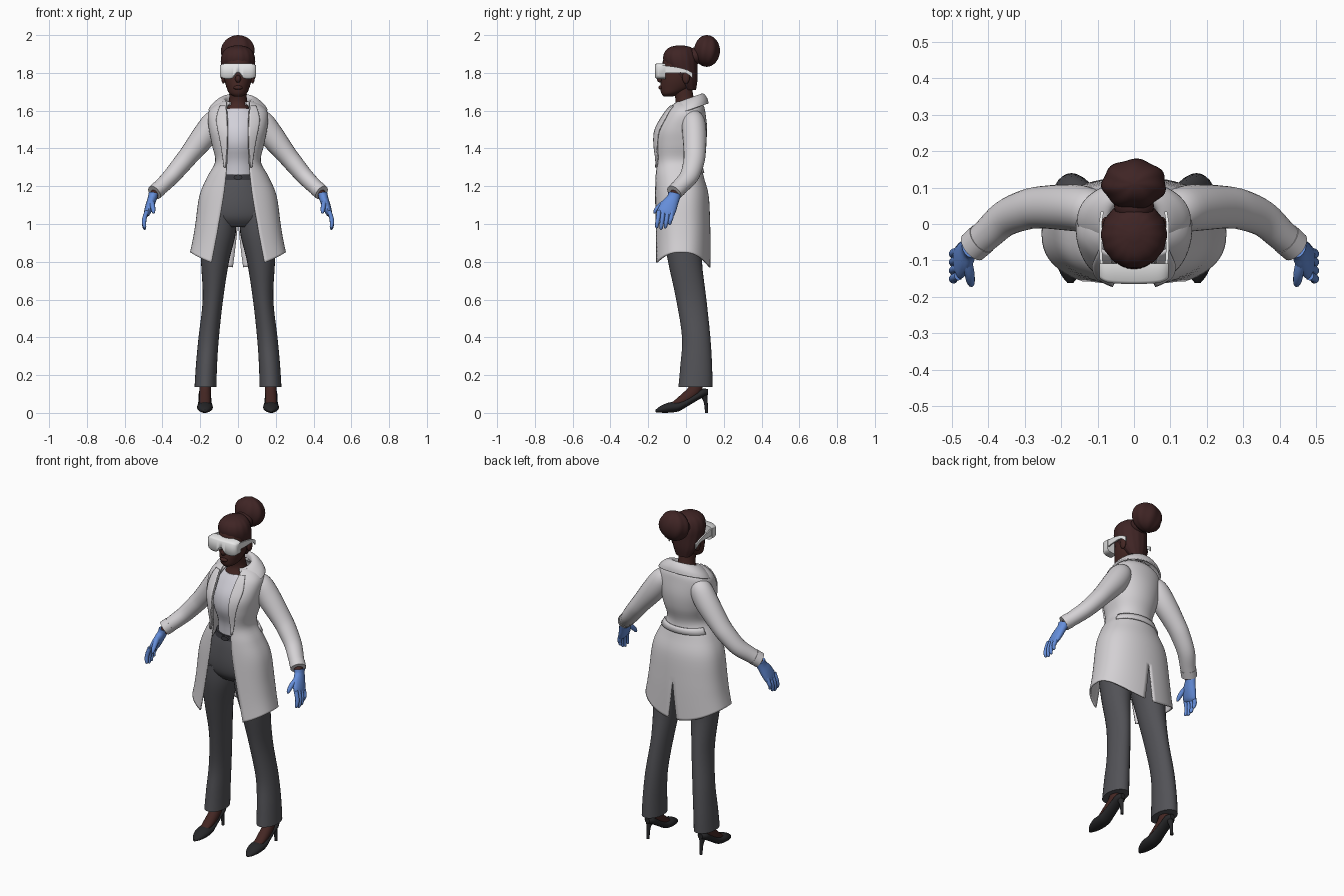
import bpy, bmesh
from math import sin, cos, pi, asin, exp, radians
from mathutils import Vector

if "Cube" in bpy.data.objects:
    bpy.data.objects.remove(bpy.data.objects["Cube"], do_unlink=True)


def material(name, r, g, b):
    m = bpy.data.materials.new(name)
    m.use_nodes = True
    m.diffuse_color = (r, g, b, 1)
    bsdf = next(n for n in m.node_tree.nodes if n.type == "BSDF_PRINCIPLED")
    bsdf.inputs["Base Color"].default_value = (r, g, b, 1)
    bsdf.inputs["Roughness"].default_value = 0.7
    return m


COAT = material("coat white", 0.66, 0.64, 0.66)
SHIRT = material("shirt pale grey", 0.64, 0.63, 0.69)
TROUSERS = material("trouser charcoal", 0.085, 0.085, 0.095)
BELT = material("belt dark grey", 0.04, 0.04, 0.048)
SKIN = material("skin deep brown", 0.058, 0.02, 0.017)
HAIR = material("hair dark brown", 0.05, 0.018, 0.018)
GLOVE = material("glove blue", 0.13, 0.27, 0.7)
SHOE = material("shoe black", 0.02, 0.02, 0.022)
FRAME = material("goggle white", 0.8, 0.8, 0.8)


def spline(rows, steps=4):
    """Smoothly resample a short list of number rows."""
    out = []
    for i in range(len(rows) - 1):
        quad = zip(rows[max(i - 1, 0)], rows[i], rows[i + 1], rows[min(i + 2, len(rows) - 1)])
        quad = list(quad)
        for s in range(steps):
            t = s / steps
            out.append([b + t / 2 * (c - a + t * (2*a - 5*b + 4*c - d + t * (3*b - a - 3*c + d)))
                        for a, b, c, d in quad])
    return out + [list(rows[-1])]


def ellipse(c, u, v, n=28, ripple=0.0, lobes=8, twist=0.0):
    c, u, v = Vector(c), Vector(u), Vector(v)
    ring = []
    for i in range(n):
        a = 2 * pi * i / n
        k = 1 + ripple * cos(lobes * a + twist)
        ring.append(c + (u * cos(a) + v * sin(a)) * k)
    return ring


def skin(name, rings, mat, closed=True, mirror=False, thick=0.0):
    """Bridge rings of points into a smooth surface."""
    bm = bmesh.new()
    vs = [[bm.verts.new(p) for p in ring] for ring in rings]
    n = len(vs[0])
    for a, b in zip(vs, vs[1:]):
        for i in range(n if closed else n - 1):
            j = (i + 1) % n
            bm.faces.new((a[i], a[j], b[j], b[i]))
    if closed:
        bm.faces.new(vs[0])
        bm.faces.new(vs[-1])
    bmesh.ops.recalc_face_normals(bm, faces=bm.faces)
    me = bpy.data.meshes.new(name)
    bm.to_mesh(me)
    bm.free()
    me.polygons.foreach_set("use_smooth", [True] * len(me.polygons))
    me.set_sharp_from_angle(angle=radians(50))
    me.materials.append(mat)
    ob = bpy.data.objects.new(name, me)
    bpy.context.collection.objects.link(ob)
    if mirror:
        ob.modifiers.new("mirror", "MIRROR").use_axis[0] = True
    if thick:
        m = ob.modifiers.new("cloth thickness", "SOLIDIFY")
        m.thickness, m.offset = thick, 0
    return ob


def loft(name, rows, mat, mirror=False, **kw):
    """Rows of x, y, z, half width, half depth."""
    return skin(name, [ellipse((x, y, z), (a, 0, 0), (0, b, 0), **kw)
                       for x, y, z, a, b in spline(rows)], mat, mirror=mirror)


def tube(name, rows, mat, n=16, steps=4):
    """Mirrored tube; rows of x, y, z, radius towards y, other radius."""
    rows = spline(rows, steps)
    pts = [Vector(r[:3]) for r in rows]
    rings = []
    for i, r in enumerate(rows):
        t = (pts[min(i + 1, len(pts) - 1)] - pts[max(i - 1, 0)]).normalized()
        u = Vector((0, 1, 0))
        u = (u - t * u.dot(t)).normalized()
        rings.append(ellipse(pts[i], u * r[3], t.cross(u) * r[4], n))
    return skin(name, rings, mat, mirror=True)


def blob(name, c, r, mat, mirror=False, n=20, twist=0.0, **kw):
    rings = []
    for i in range(17):
        a = pi * (i + 0.15) / 16.3
        rings.append(ellipse((c[0], c[1], c[2] + r[2] * cos(a)), (r[0] * sin(a), 0, 0),
                             (0, r[1] * sin(a), 0), n, twist=twist * a, **kw))
    return skin(name, rings, mat, mirror=mirror)


# Head, face and neck
loft("head", [(0, -.095, 1.674, .018, .022), (0, -.08, 1.69, .045, .05), (0, -.055, 1.72, .06, .081),
              (0, -.045, 1.76, .071, .087), (0, -.04, 1.81, .076, .083), (0, -.04, 1.86, .078, .083),
              (0, -.04, 1.91, .05, .06)], SKIN)
loft("neck", [(0, -.01, 1.56, .085, .085), (0, -.005, 1.61, .066, .064), (0, -.005, 1.65, .049, .05),
              (0, -.015, 1.7, .045, .05), (0, -.02, 1.75, .045, .05)], SKIN)
blob("nose", (0, -.135, 1.768), (.015, .019, .02), SKIN)
blob("lips", (0, -.134, 1.722), (.024, .012, .011), SKIN)
blob("ear", (.077, .0, 1.775), (.012, .02, .032), SKIN, mirror=True)

# Hair and bun
loft("hair", [(0, .025, 1.71, .045, .028), (0, .005, 1.76, .072, .056), (0, -.02, 1.82, .086, .081),
              (0, -.031, 1.87, .09, .09), (0, -.034, 1.91, .079, .08), (0, -.03, 1.935, .052, .058),
              (0, -.03, 1.946, .012, .012)], HAIR, n=64, ripple=.012, lobes=14)
blob("hair_bun", (0, .11, 1.916), (.088, .068, .084), HAIR, n=64, ripple=.035, lobes=7, twist=1.6)
blob("bun_base", (0, .05, 1.89), (.055, .045, .045), HAIR)

# Goggles with a nose notch and side arms
rings = []
for i in range(33):
    x = (i / 16 - 1) * .095
    e = abs(x / .095) ** 8
    low = 1.768 + .034 * exp(-(x / .02) ** 2) + .014 * e
    top, front, back = 1.85 - .01 * e, -.165 + .6 * x * x + .012 * e, -.108
    rings.append([(x, front, low + .008), (x, front, top - .008), (x, front + .008, top),
                  (x, back, top), (x, back, low), (x, front + .008, low)])
skin("goggles", rings, FRAME)
skin("goggle_arm", [[(x - .004, y, z - h), (x + .004, y, z - h), (x + .004, y, z + h), (x - .004, y, z + h)]
                    for x, y, z, h in spline([(.089, -.115, 1.818, .02), (.092, -.06, 1.816, .016),
                                              (.092, .0, 1.808, .01), (.087, .035, 1.785, .014)])],
     FRAME, mirror=True)

# Shirt, belt and trousers
loft("shirt", [(0, -.02, 1.235, .1, .087), (0, -.025, 1.33, .097, .09), (0, -.035, 1.42, .115, .11),
               (0, -.03, 1.5, .125, .108), (0, -.015, 1.57, .12, .085), (0, -.005, 1.612, .082, .066)], SHIRT)
loft("belt", [(0, -.02, 1.234, .118, .1), (0, -.02, 1.262, .112, .096)], BELT)
skin("buckle", [ellipse((0, y, 1.248), (.024, 0, 0), (0, 0, .014), 8) for y in (-.128, -.11)], BELT)
loft("hips", [(0, -.02, 1.25, .11, .093), (0, -.02, 1.19, .145, .107), (0, -.018, 1.1, .182, .118),
              (0, -.015, 1.03, .185, .112), (0, -.012, .985, .14, .08)], TROUSERS)
loft("trouser_leg", [(.1, -.015, 1.06, .088, .11), (.108, -.013, .95, .096, .108), (.122, -.005, .8, .074, .09),
                     (.133, .028, .6, .054, .08), (.155, .054, .4, .054, .075), (.167, .054, .25, .056, .084),
                     (.172, .05, .137, .058, .09)], TROUSERS, mirror=True)

# Feet and heeled shoes
tube("foot", [(.172, .06, .2, .034, .032), (.174, .045, .12, .036, .031),
              (.175, -.015, .07, .028, .031), (.175, -.07, .045, .012, .026)], SKIN)
skin("shoe", [ellipse((.175, y, (lo + hi) / 2), (w, 0, 0), (0, 0, (hi - lo) / 2), 20)
              for y, w, lo, hi in spline([(-.162, .008, .004, .016), (-.135, .028, .001, .036),
                                          (-.09, .041, .001, .055), (-.04, .041, .008, .06),
                                          (.0, .036, .03, .076), (.05, .033, .06, .105),
                                          (.09, .032, .082, .128), (.116, .016, .095, .125)])],
     SHOE, mirror=True)
tube("shoe_heel", [(.175, .092, .105, .022, .022), (.175, .104, .06, .011, .011),
                   (.175, .109, 0, .008, .009)], SHOE)

# Coat profile: height, half width, front depth, back depth, opening half width
PROFILE = spline([(1.645, .085, -.06, .075, .06), (1.62, .13, -.085, .092, .06), (1.58, .155, -.115, .1, .056),
                  (1.5, .15, -.162, .108, .053), (1.42, .134, -.17, .1, .054), (1.33, .117, -.163, .076, .058),
                  (1.25, .158, -.166, .09, .064), (1.15, .2, -.168, .116, .076), (1, .222, -.17, .124, .102),
                  (.92, .235, -.172, .126, .122), (.85, .25, -.175, .126, .14)], 5)


def coat_shape(z):
    for a, b in zip(PROFILE, PROFILE[1:]):
        if a[0] >= z >= b[0]:
            t = (a[0] - z) / (a[0] - b[0])
            return [p + (q - p) * t for p, q in zip(a, b)][1:]
    return PROFILE[-1][1:]


def coat_point(z, angle, lift=0.0):
    rx, yf, yb, _ = coat_shape(z)
    c = cos(angle)
    depth = ((yb - yf) / 2 + lift) * abs(c) ** .8 * (1 if c > 0 else -1)
    hem = .08 * c * c * min(max((1 - z) / .15, 0), 1)
    return ((rx + lift) * sin(angle), (yf + yb) / 2 - depth, z - hem)


def opening(z):
    rx, _, _, edge = coat_shape(z)
    return asin(min(edge / rx, 1))


# Coat body, open in front and slit at the back hem
rings = []
for row in PROFILE:
    z = row[0]
    start, end = opening(z), pi - .11 * min(max((1 - z) / .15, 0), 1)
    rings.append([coat_point(z, start + (end - start) * i / 28) for i in range(29)])
skin("coat_body", rings, COAT, closed=False, mirror=True, thick=.008)

# Lapels folded over the chest
rings = []
for z, width in spline([(1.625, .035), (1.58, .056), (1.53, .062), (1.42, .036), (1.3, .01)]):
    rings.append([coat_point(z, opening(z) + width * u / 6 / coat_shape(z)[0], .009) for u in range(7)])
skin("lapel", rings, COAT, closed=False, mirror=True, thick=.008)

# Collar lying around the neck and over the shoulders
rings = []
for w, d, back, drop in spline([(.068, .062, 1.655, .03), (.074, .066, 1.682, .045), (.1, .08, 1.684, .06),
                                (.135, .096, 1.662, .072), (.152, .102, 1.637, .07)]):
    rings.append([(w * sin(a), .013 - d * cos(a), back - drop * (1 + cos(a)) / 2)
                  for a in (.55 + (pi - .55) * i / 20 for i in range(21))])
skin("collar", rings, COAT, closed=False, mirror=True, thick=.01)

# Half belt at the back of the waist
skin("back_half_belt", [[coat_point(z, pi * (.62 + .38 * i / 14), .007) for i in range(15)]
                        for z in (1.305, 1.29, 1.27)], COAT, closed=False, mirror=True, thick=.01)

# Sleeves and cuffs
tube("sleeve", [(.09, .03, 1.585, .035, .03), (.122, .038, 1.548, .06, .06), (.172, .045, 1.475, .064, .066),
                (.255, .046, 1.37, .058, .054), (.3, .038, 1.315, .055, .05), (.355, .015, 1.25, .05, .045),
                (.405, -.03, 1.2, .044, .041), (.44, -.06, 1.168, .041, .038)], COAT, n=24)
tube("cuff", [(.418, -.041, 1.188, .045, .042), (.443, -.063, 1.166, .044, .041)], COAT, n=24, steps=1)

# Wrists, gloves, fingers and thumbs
tube("wrist", [(.425, -.045, 1.185, .027, .025), (.452, -.068, 1.14, .026, .022)], SKIN)
tube("glove_palm", [(.447, -.06, 1.16, .034, .027), (.454, -.068, 1.135, .034, .024),
                    (.466, -.088, 1.1, .044, .023), (.48, -.106, 1.062, .047, .018),
                    (.486, -.112, 1.045, .038, .01)], GLOVE)
for k, (name, tip) in enumerate([("index", .978), ("middle", .97), ("ring", .977), ("little", .995)]):
    y = -.143 + .023 * k
    tube(name + "_finger", [(.482, y, 1.07, .012, .012), (.495, y - .005, 1.03, .0115, .012),
                            (.497, y - .01, tip + .022, .0105, .011), (.493, y - .012, tip + .005, .008, .008),
                            (.491, y - .012, tip, .003, .003)], GLOVE, n=10, steps=3)
tube("thumb", [(.462, -.095, 1.125, .016, .016), (.453, -.132, 1.1, .015, .014), (.449, -.156, 1.077, .012, .012),
               (.447, -.166, 1.062, .008, .008), (.446, -.168, 1.056, .003, .003)], GLOVE, n=10, steps=3)
